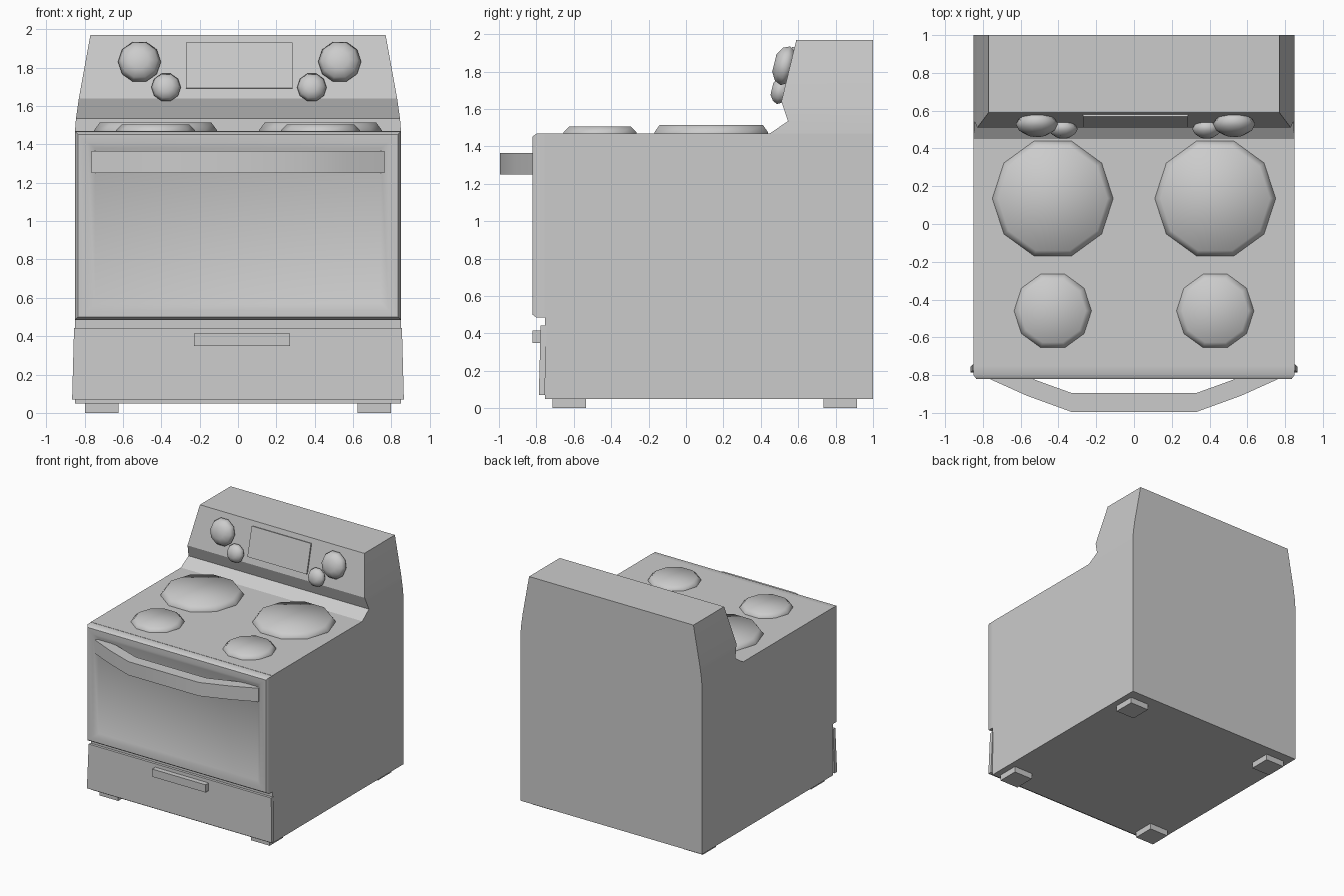
import bpy, bmesh, math
from mathutils import Matrix

if "Cube" in bpy.data.objects:
    bpy.data.objects.remove(bpy.data.objects["Cube"])


def finish(name, bm, matrix=Matrix(), angle=40):
    bmesh.ops.recalc_face_normals(bm, faces=bm.faces)
    mesh = bpy.data.meshes.new(name)
    bm.to_mesh(mesh)
    bm.free()
    ob = bpy.data.objects.new(name, mesh)
    bpy.context.collection.objects.link(ob)
    ob.matrix_world = matrix
    bpy.ops.object.select_all(action='DESELECT')
    ob.select_set(True)
    bpy.context.view_layer.objects.active = ob
    bpy.ops.object.shade_smooth_by_angle(angle=math.radians(angle))
    return ob


def loft(name, rings, matrix=Matrix(), angle=40):
    """Bridge closed rings of equal point count and cap both ends."""
    bm = bmesh.new()
    loops = [[bm.verts.new(p) for p in ring] for ring in rings]
    n = len(loops[0])
    for a, b in zip(loops, loops[1:]):
        for i in range(n):
            j = (i + 1) % n
            bm.faces.new((a[i], a[j], b[j], b[i]))
    bm.faces.new(loops[0])
    bm.faces.new(loops[-1])
    return finish(name, bm, matrix, angle)


def front_rect(hw, z0, z1, y, cx=0):
    return [(cx - hw, y, z0), (cx + hw, y, z0), (cx + hw, y, z1), (cx - hw, y, z1)]


def box(name, x, y, z, matrix=Matrix()):
    cx, hw = (x[0] + x[1]) / 2, (x[1] - x[0]) / 2
    return loft(name, [front_rect(hw, *z, yy, cx) for yy in y], matrix)


def disc(name, profile, matrix, sides=10, angle=60):
    """Stack of regular polygons from (radius, height) pairs."""
    rings = [[(r * math.cos(i * math.tau / sides), r * math.sin(i * math.tau / sides), h)
              for i in range(sides)] for r, h in profile]
    return loft(name, rings, matrix, angle)


# Body with backguard: side slabs (z, half width, front y), narrowing at the top
slabs = [(0.05, 0.85, -0.755), (1.47, 0.85, -0.755), (1.47, 0.85, 0.45),
         (1.535, 0.845, 0.545), (1.64, 0.83, 0.51), (1.97, 0.77, 0.59)]
loft("stove_body", [[(-w, y, z), (w, y, z), (w, 1.0, z), (-w, 1.0, z)]
                    for z, w, y in slabs if not (z == 1.47 and y > 0)][:2], angle=30)
loft("backguard", [[(-w, y, z), (w, y, z), (w, 1.0, z), (-w, 1.0, z)]
                   for z, w, y in slabs[2:]], angle=30)

# Oven door with a raised, rounded frame around the window
loft("oven_door", [front_rect(*r) for r in (
    (0.85, 0.485, 1.468, -0.75), (0.85, 0.485, 1.468, -0.80),
    (0.835, 0.50, 1.453, -0.82), (0.785, 0.535, 1.41, -0.82),
    (0.745, 0.57, 1.38, -0.80))], angle=50)

# Bowed door handle
path = [(-0.765, -0.80), (-0.565, -0.86), (-0.33, -0.945),
        (0.33, -0.945), (0.565, -0.86), (0.765, -0.80)]
rings = []
for i, (x, y) in enumerate(path):
    t = 0.02 if i in (0, 5) else 0.05
    rings.append([(x, y - t, 1.25), (x, y - t, 1.365), (x, y + t, 1.365), (x, y + t, 1.25)])
loft("door_handle", rings)

# Bottom drawer flaring slightly toward the floor, and its pull
loft("drawer", [[(-0.865, y - 0.01, 0.07), (0.865, y - 0.01, 0.07),
                 (0.855, y, 0.443), (-0.855, y, 0.443)] for y in (-0.745, -0.777)])
box("drawer_pull", (-0.23, 0.27), (-0.77, -0.82), (0.35, 0.415))

# Feet
for x in (-0.71, 0.71):
    for y in (-0.625, 0.825):
        box("foot", (x - 0.088, x + 0.088), (y - 0.09, y + 0.09), (0, 0.055))

# Burners
for x in (-0.43, 0.43):
    for name, y, r, h in (("rear_burner", 0.135, 0.32, 0.045),
                          ("front_burner", -0.46, 0.205, 0.035)):
        disc(name, [(r, -0.005), (r, 0.005), (r - 0.03, h)],
             Matrix.Translation((x, y, 1.47)))

# Knobs and display on the sloped panel
tilt = Matrix.Rotation(math.atan2(0.33, 0.08), 4, 'X')


def on_panel(x, z):
    return Matrix.Translation((x, 0.51 + (z - 1.64) * 0.08 / 0.33, z)) @ tilt


for s in (-1, 1):
    disc("large_knob", [(0.09, -0.01), (0.112, 0.025), (0.095, 0.06), (0.05, 0.085)],
         on_panel(s * 0.522 + 0.008, 1.825))
    disc("small_knob", [(0.06, -0.01), (0.077, 0.02), (0.065, 0.045), (0.035, 0.065)],
         on_panel(s * 0.38 + 0.005, 1.693))
loft("display", [[(-0.27, -0.123, h), (0.285, -0.123, h), (0.285, 0.123, h), (-0.27, 0.123, h)]
                 for h in (-0.01, 0.012)], on_panel(0, 1.81))
